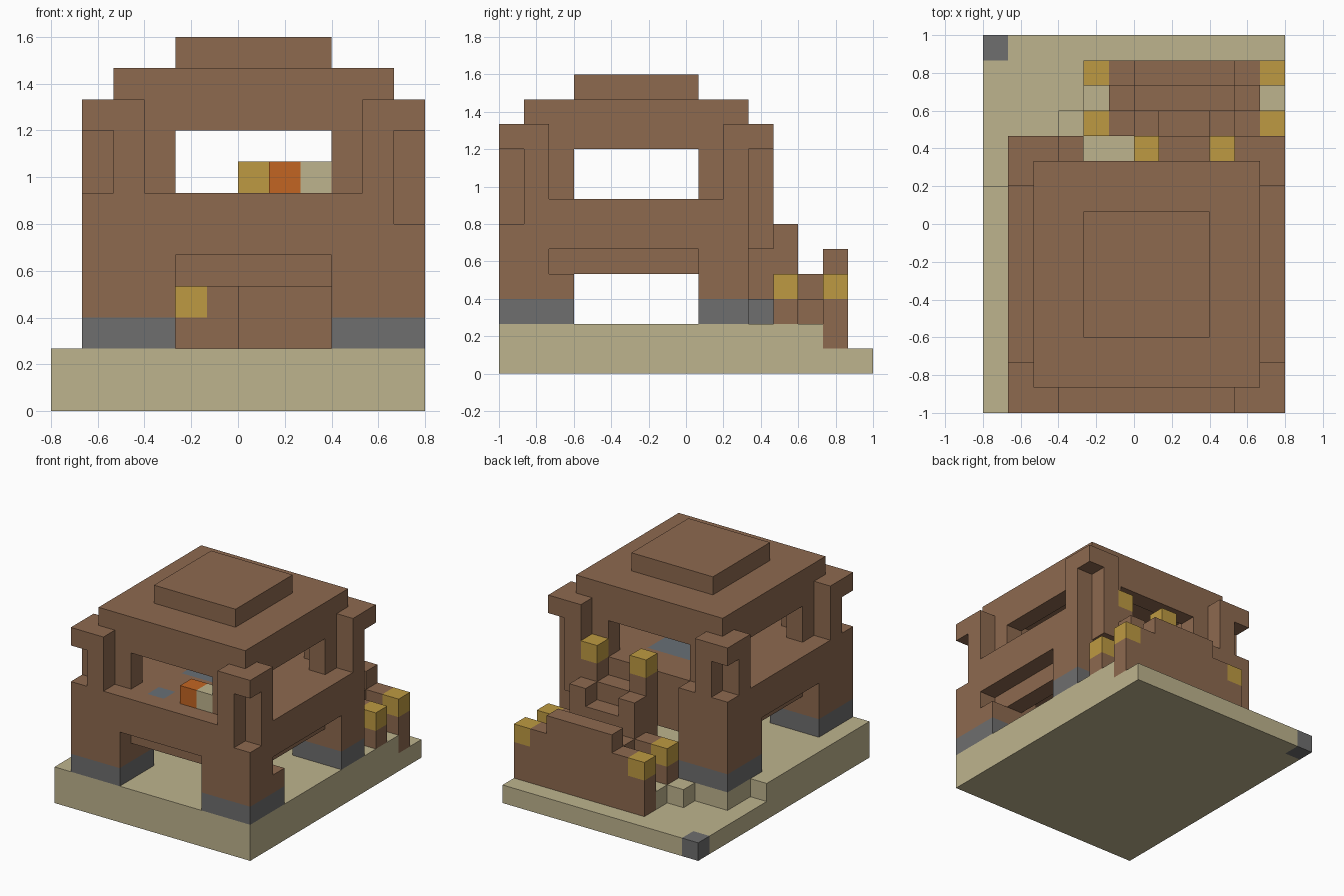
import bpy
import bmesh
import math
from itertools import product
from mathutils import Vector

cube = bpy.data.objects.get("Cube")
if cube:
    bpy.data.objects.remove(cube, do_unlink=True)

UNIT = 2 / 15
ORIGIN = Vector((6, 7.5, 0))
taken = set()
parts = []


def material(name, r, g, b):
    mat = bpy.data.materials.new(name)
    mat.use_nodes = True
    mat.diffuse_color = (r, g, b, 1)
    mat.node_tree.nodes["Principled BSDF"].inputs["Base Color"].default_value = (r, g, b, 1)
    return mat


wood = material("brown wood", .27, .142, .078)
sand = material("sand", .515, .456, .27)
lamp = material("lamp yellow", .515, .323, .054)
fire = material("orange", .54, .13, .016)
stone = material("grey stone", .156, .156, .156)
slate = material("blue slate", .14, .16, .18)


def cells(*boxes):
    """Unit blocks inside boxes given as x, y, z ranges."""
    found = set()
    for a, b, c, d, e, f in boxes:
        found |= set(product(range(a, b), range(c, d), range(e, f)))
    return found


def corners(*boxes):
    """Blocks repeated at all four corners of the house."""
    found = set()
    for x, y, z in cells(*boxes):
        found |= {(x, y, z), (12 - x, y, z), (x, 10 - y, z), (12 - x, 10 - y, z)}
    return found


def ring(x0, x1, y0, y1, z0, z1):
    return cells((x0, x1, y0, y1, z0, z1)) - cells((x0 + 1, x1 - 1, y0 + 1, y1 - 1, z0, z1))


def part(name, mat, blocks):
    blocks = blocks - taken
    taken.update(blocks)
    parts.append((name, mat, blocks))


def build(name, mat, blocks):
    """Skin the exposed sides of a set of blocks and merge flat areas."""
    bm = bmesh.new()
    for block in sorted(blocks):
        for axis in range(3):
            for side in (-1, 1):
                step = [0, 0, 0]
                step[axis] = side
                if tuple(p + s for p, s in zip(block, step)) in taken:
                    continue
                u, v = Vector(), Vector()
                u[(axis + 1) % 3] = v[(axis + 2) % 3] = 1
                start = Vector(block)
                if side > 0:
                    start[axis] += 1
                else:
                    u, v = v, u
                quad = [start, start + u, start + u + v, start + v]
                bm.faces.new([bm.verts.new((p - ORIGIN) * UNIT) for p in quad])
    bmesh.ops.remove_doubles(bm, verts=bm.verts, dist=UNIT / 100)
    bmesh.ops.dissolve_limit(bm, angle_limit=math.radians(1), verts=bm.verts, edges=bm.edges)
    mesh = bpy.data.meshes.new(name)
    bm.to_mesh(mesh)
    bm.free()
    mesh.materials.append(mat)
    bpy.context.collection.objects.link(bpy.data.objects.new(name, mesh))


# Ground with a stepped upper layer and a stone in one corner
part("corner_stone", stone, cells((0, 1, 14, 15, 0, 1)))
part("ground", sand, cells((0, 12, 0, 15, 0, 1)))
part("upper_ground", sand, cells((0, 12, 0, 9, 1, 2), (1, 12, 9, 11, 1, 2),
                                 (3, 12, 11, 12, 1, 2), (4, 12, 12, 13, 1, 2)))

# Legs on stone feet, with an open rear corner
rear_cut = cells((11, 12, 10, 11, 2, 7))
part("feet", stone, corners((1, 4, 0, 3, 2, 3)) - rear_cut)
leg_cut = rear_cut | cells((11, 12, 2, 3, 4, 5), (10, 11, 10, 11, 3, 5))
part("legs", wood, corners((1, 4, 0, 3, 3, 5)) - leg_cut)
part("arch_lintels", wood, ring(2, 11, 1, 10, 4, 5))

# Floor inlays and the house floor
part("hearth", slate, cells((5, 8, 4, 8, 6, 7)))
part("floor_tile", slate, cells((5, 6, 1, 2, 6, 7)))
floor_cut = rear_cut | cells((4, 10, 10, 11, 5, 7), (11, 12, 0, 1, 6, 7))
part("floor", wood, cells((1, 12, 0, 11, 5, 7)) - floor_cut)

# Corner posts with notched outer edges, window frames and roof
posts = corners((1, 3, 0, 2, 7, 9)) - corners((1, 2, 0, 1, 7, 9))
part("corner_posts", wood, posts)
part("window_frames", wood, corners((2, 4, 1, 2, 7, 9), (2, 3, 1, 3, 7, 9)))
part("post_caps", wood, corners((1, 3, 0, 2, 9, 10)))
part("roof_beams", wood, ring(2, 11, 1, 10, 9, 10))
part("roof", wood, cells((2, 11, 1, 10, 10, 11)))
part("roof_cap", wood, cells((4, 9, 3, 8, 11, 12)))

# Objects on the window sill
part("sill_orange_block", fire, cells((7, 8, 1, 2, 7, 8)))
part("sill_sand_block", sand, cells((8, 9, 1, 2, 7, 8)))

# Stairs rising from both sides to a landing, then into the house
part("landing", wood, cells((5, 11, 12, 13, 2, 3), (6, 10, 12, 13, 3, 4)))
for row in (10, 11):
    top = 16 - row
    part("stair_tread", wood, cells((7, 9, row, row + 1, 2, top)))
    for x in (6, 9):
        part("stair_rail", wood, cells((x, x + 1, row, row + 1, 2, top + 1)))
for x in (6, 9):
    part("rail_lamp", lamp, cells((x, x + 1, 10, 11, 7, 8)))

# Landing walls and their lamp posts
part("outer_wall", wood, cells((5, 11, 13, 14, 1, 4), (6, 10, 13, 14, 4, 5)))
for x in (5, 10):
    part("inner_wall", wood, cells((x, x + 1, 11, 12, 2, 4)))
for x, y in product((4, 11), (11, 13)):
    part("lamp_post", wood, cells((x, x + 1, y, y + 1, 1, 3)))
    part("post_lamp", lamp, cells((x, x + 1, y, y + 1, 3, 4)))

for name, mat, blocks in parts:
    build(name, mat, blocks)
